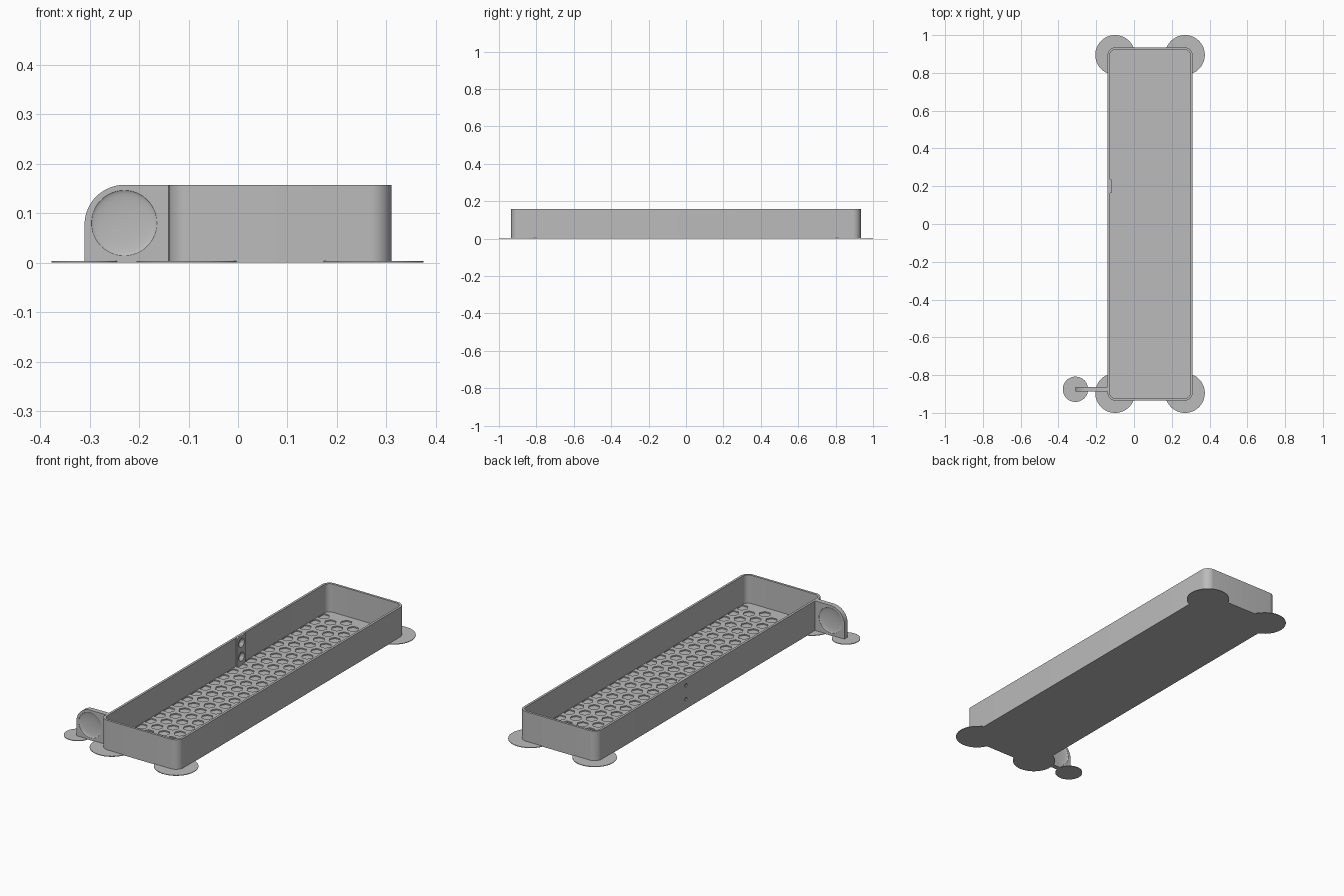
import bpy, bmesh, math
from mathutils import Matrix, Vector

if "Cube" in bpy.data.objects:
    bpy.data.objects.remove(bpy.data.objects["Cube"])

CX, Y0, TOP = 0.085, 0.935, 0.157      # tray centre x, half length, height
HW, WALL = 0.225, 0.012                # tray half width, wall thickness

grey = bpy.data.materials.new("plain grey")
grey.diffuse_color = (0.5, 0.5, 0.5, 1)
grey.use_nodes = True
grey.node_tree.nodes["Principled BSDF"].inputs["Base Color"].default_value = grey.diffuse_color


def arc(cx, cy, r, a0, a1, n):
    return [(cx + r * math.cos(math.radians(a0 + (a1 - a0) * i / n)),
             cy + r * math.sin(math.radians(a0 + (a1 - a0) * i / n))) for i in range(n + 1)]


def rounded_rect(cx, cy, hx, hy, r):
    pts = []
    for k, (sx, sy) in enumerate([(1, 1), (-1, 1), (-1, -1), (1, -1)]):
        pts += arc(cx + sx * (hx - r), cy + sy * (hy - r), r, 90 * k, 90 * k + 90, 10)
    return pts


def finish(ob):
    """Material and smooth shading with sharp edges kept."""
    ob.data.materials.clear()
    ob.data.materials.append(grey)
    bpy.ops.object.select_all(action='DESELECT')
    ob.select_set(True)
    bpy.context.view_layer.objects.active = ob
    bpy.ops.object.shade_smooth_by_angle(angle=math.radians(30))


def plate(name, loops, z0, z1):
    """Extruded flat outline; loops after the first are holes."""
    cu = bpy.data.curves.new(name, 'CURVE')
    cu.dimensions, cu.fill_mode, cu.extrude = '2D', 'BOTH', (z1 - z0) / 2
    for pts in loops:
        sp = cu.splines.new('POLY')
        sp.points.add(len(pts) - 1)
        for p, q in zip(sp.points, pts):
            p.co = (q[0], q[1], 0, 1)
        sp.use_cyclic_u = True
    tmp = bpy.data.objects.new(name, cu)
    bpy.context.collection.objects.link(tmp)
    bpy.context.view_layer.update()
    me = bpy.data.meshes.new_from_object(tmp.evaluated_get(bpy.context.evaluated_depsgraph_get()))
    bpy.data.objects.remove(tmp)
    bm = bmesh.new()
    bm.from_mesh(me)
    bmesh.ops.remove_doubles(bm, verts=bm.verts, dist=1e-5)
    bmesh.ops.recalc_face_normals(bm, faces=bm.faces)
    bmesh.ops.translate(bm, verts=bm.verts, vec=(0, 0, (z0 + z1) / 2))
    bm.to_mesh(me)
    bm.free()
    ob = bpy.data.objects.new(name, me)
    bpy.context.collection.objects.link(ob)
    return ob


def cut(ob, build):
    """Subtract the shapes that build(bm) makes."""
    bm = bmesh.new()
    build(bm)
    me = bpy.data.meshes.new("cutter")
    bm.to_mesh(me)
    bm.free()
    cutter = bpy.data.objects.new("cutter", me)
    cutter.hide_render = True
    bpy.context.collection.objects.link(cutter)
    mod = ob.modifiers.new("cut", 'BOOLEAN')
    mod.operation, mod.object, mod.solver = 'DIFFERENCE', cutter, 'EXACT'
    bpy.context.view_layer.objects.active = ob
    bpy.ops.object.modifier_apply(modifier=mod.name)
    bpy.data.objects.remove(cutter)


# Tray wall, base sheet and honeycomb floor
outer = rounded_rect(CX, 0, HW, Y0, 0.042)
inner = rounded_rect(CX, 0, HW - WALL, Y0 - WALL, 0.030)
wall = plate("tray_wall", [outer, inner], 0, TOP)
base = plate("tray_base", [rounded_rect(CX, 0, HW - 0.006, Y0 - 0.006, 0.036)], 0, 0.004)

P = 0.075                               # honeycomb pitch
R = 0.029                               # recess corner radius
hexes = []
for i in range(-3, 4):
    for j in range(-12, 13):
        x = CX + i * P * math.sqrt(3) / 2
        y = (j + 0.5 * (i % 2)) * P
        if abs(y) + R < Y0 - WALL:
            hexes.append(arc(x, y, R, 0, 300, 5))
floor = plate("honeycomb_floor",
              [rounded_rect(CX, 0, HW - 0.008, Y0 - 0.008, 0.034)] + hexes, 0.004, 0.010)

# Screw boss inside the left wall
boss = plate("screw_boss", [[(-0.131, 0.165), (-0.120, 0.165), (-0.120, 0.235), (-0.131, 0.235)]],
             0.004, TOP - 0.001)


def screw_holes(bm):
    turn = Matrix.Rotation(math.pi / 2, 4, 'Y')
    for z in (0.122, 0.050):
        # straight hole through the wall, then a countersink towards the inside
        for r1, r2, xa, xb in ((0.009, 0.009, -0.16, -0.1341), (0.009, 0.027, -0.134, -0.1165)):
            mat = Matrix.Translation(Vector(((xa + xb) / 2, 0.2, z))) @ turn
            bmesh.ops.create_cone(bm, cap_ends=True, segments=32, radius1=r1, radius2=r2,
                                  depth=xb - xa + 0.0002, matrix=mat)


cut(wall, screw_holes)
cut(boss, screw_holes)

# Upright tab with a rounded corner and a finger dish on both faces
tab = plate("side_tab", [[(-0.131, 0), (-0.131, TOP)] + arc(-0.230, TOP - 0.08, 0.08, 90, 180, 20)
                         + [(-0.310, 0)]], -0.013, 0.013)
tab.data.transform(Matrix.Translation((0, -0.875, 0)) @ Matrix.Rotation(math.pi / 2, 4, 'X'))


def dishes(bm):
    for y in (-0.888, -0.862):
        bmesh.ops.create_uvsphere(
            bm, u_segments=48, v_segments=24, radius=1,
            matrix=Matrix.Translation((-0.230, y, 0.080)) @ Matrix.Rotation(math.pi / 2, 4, 'X')
            @ Matrix.Diagonal((0.066, 0.066, 0.008, 1)))


cut(tab, dishes)

# Thin round corner pads on the ground
pads = [plate("corner_pad", [arc(CX + sx * 0.185, sy * 0.895, 0.105, 0, 354, 59)], 0, 0.003)
        for sx in (-1, 1) for sy in (-1, 1)]
pads.append(plate("tab_pad", [arc(-0.310, -0.875, 0.067, 0, 352.5, 47)], 0, 0.003))

for ob in [wall, base, floor, boss, tab] + pads:
    finish(ob)
